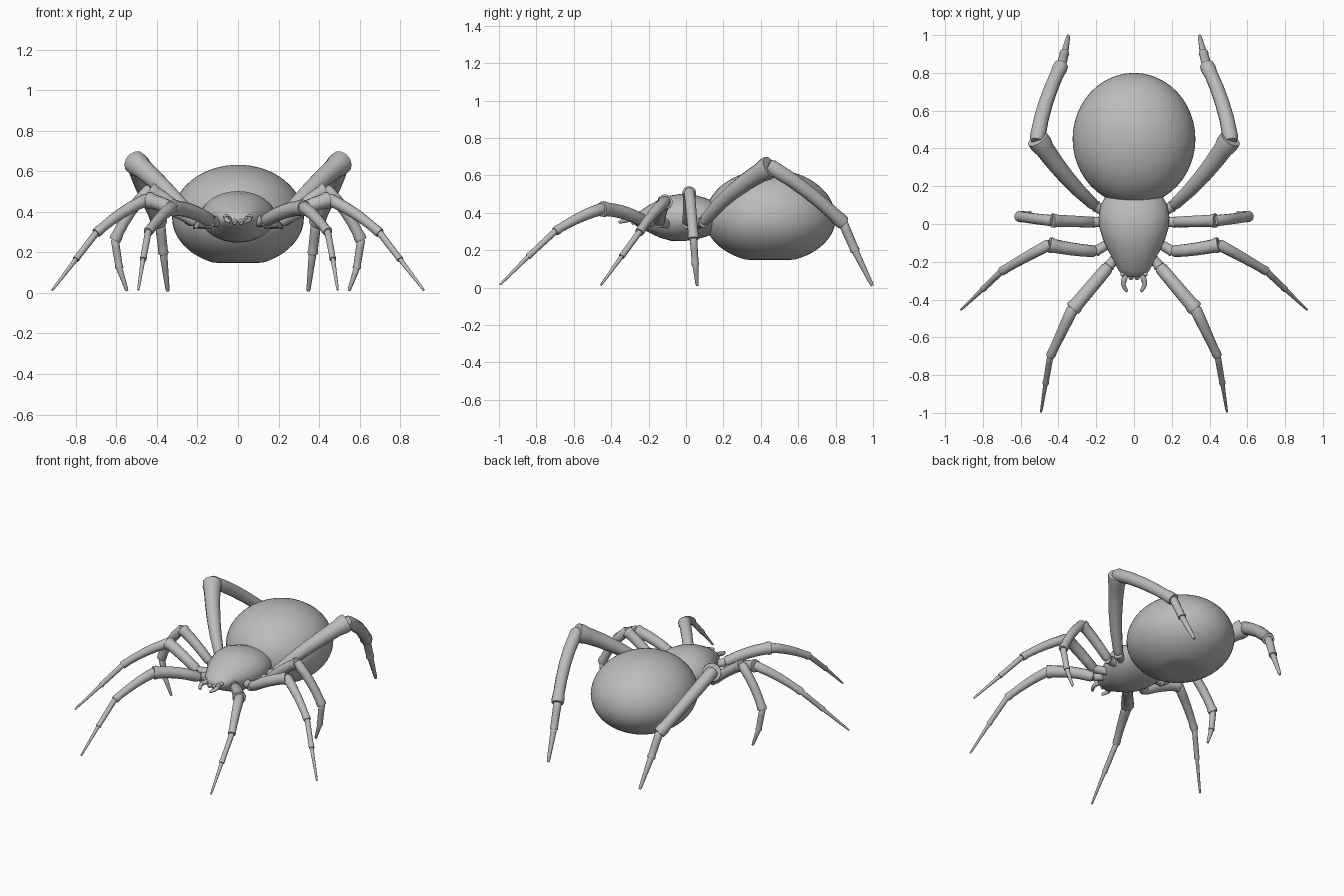
import bpy, bmesh, math
from mathutils import Vector

if "Cube" in bpy.data.objects:
    bpy.data.objects.remove(bpy.data.objects["Cube"])

grey = bpy.data.materials.new("plain grey")
grey.diffuse_color = (0.5, 0.5, 0.5, 1)
grey.use_nodes = True
grey.node_tree.nodes["Principled BSDF"].inputs["Base Color"].default_value = grey.diffuse_color


def finish(bm, name, angle=40):
    bmesh.ops.recalc_face_normals(bm, faces=bm.faces)
    me = bpy.data.meshes.new(name)
    bm.to_mesh(me)
    bm.free()
    ob = bpy.data.objects.new(name, me)
    bpy.context.collection.objects.link(ob)
    me.materials.append(grey)
    bpy.context.view_layer.objects.active = ob
    ob.select_set(True)
    bpy.ops.object.shade_smooth_by_angle(angle=math.radians(angle))
    ob.select_set(False)
    return ob


def loft(bm, rings):
    loops = [[bm.verts.new(p) for p in ring] for ring in rings]
    n = len(loops[0])
    for a, b in zip(loops, loops[1:]):
        for i in range(n):
            j = (i + 1) % n
            bm.faces.new((a[i], a[j], b[j], b[i]))
    bm.faces.new(loops[0])
    bm.faces.new(loops[-1][::-1])


FLARED = [(0, .78), (.05, 1), (.3, 1), (.5, 1), (.7, 1), (.88, 1), (.95, 1.13), (1, 1.08)]
PLAIN = [(0, .8), (.08, 1), (.35, 1), (.65, 1), (.92, 1), (1, .8)]


def segment(bm, a, b, r0, r1, bow=(0, 0, 0), profile=FLARED, sides=12):
    # one limb joint: a bowed tube with a profile along its length
    a, b = Vector(a), Vector(b)
    c = (a + b) / 2 + Vector(bow) * 2
    rings = []
    for t, f in profile:
        p = a * (1 - t) ** 2 + c * 2 * t * (1 - t) + b * t * t
        d = ((c - a) * (1 - t) + (b - c) * t).normalized()
        u = d.cross(Vector((0.31, 0.17, 0.93))).normalized()
        v = d.cross(u)
        r = (r0 + (r1 - r0) * t) * f
        rings.append([p + (u * math.cos(k) + v * math.sin(k)) * r
                      for k in (math.tau * i / sides for i in range(sides))])
    loft(bm, rings)


# abdomen: egg with a flattened underside
bm = bmesh.new()
bmesh.ops.create_uvsphere(bm, u_segments=48, v_segments=32, radius=1)
for v in bm.verts:
    x, y, z = v.co
    v.co = (x * .325, .45 + y * .35, max(.148, .37 + z * (.262 if z > 0 else .238)))
finish(bm, "abdomen", 60)

# head and thorax: rings along y (y, half width, bottom, top)
outline = [(.24, .10, .32, .42), (.19, .125, .30, .445), (.15, .15, .29, .46), (.10, .176, .27, .48),
           (.04, .187, .255, .497), (-.02, .183, .248, .502), (-.08, .165, .25, .493),
           (-.14, .138, .267, .472), (-.20, .105, .295, .44), (-.245, .082, .318, .41),
           (-.27, .062, .333, .39), (-.28, .035, .345, .375)]
rings = []
for y, w, lo, hi in outline:
    rings.append([Vector((w * math.cos(k), y, (lo + hi) / 2 + (hi - lo) / 2 * math.sin(k)))
                  for k in (math.tau * i / 32 for i in range(32))])
bm = bmesh.new()
loft(bm, rings)
finish(bm, "head_and_thorax", 60)

# legs: hip, femur start, knee, ankle, toe joint, tip; radii; bows of femur and tibia
legs = {
    "front_leg": ([(.08, -.16, .35), (.135, -.225, .355), (.325, -.45, .42), (.443, -.70, .30),
                   (.468, -.845, .165), (.492, -.995, .015)],
                  (.034, .038, .033, .022, .017, .012, .006), (0, 0, .015), (0, 0, .012)),
    "second_leg": ([(.11, -.09, .34), (.205, -.145, .35), (.45, -.11, .46), (.70, -.25, .295),
                    (.80, -.345, .165), (.917, -.455, .013)],
                   (.032, .037, .032, .022, .017, .012, .006), (0, -.005, .012), (.005, 0, .012)),
    "third_leg": ([(.13, .01, .34), (.22, .01, .345), (.435, .018, .51), (.607, .04, .26),
                   (.585, .05, .12), (.547, .06, .01)],
                  (.029, .034, .030, .027, .02, .016, .008), (0, 0, .01), (.012, 0, .012)),
    "rear_leg": ([(.13, .05, .34), (.205, .095, .35), (.51, .45, .645), (.385, .84, .345),
                  (.368, .905, .195), (.347, .996, .01)],
                 (.030, .055, .042, .035, .026, .020, .010), (.0, -.025, .012), (.018, 0, .022)),
}
for name, (p, r, bow_f, bow_t) in legs.items():
    for side, s in (("right", 1), ("left", -1)):
        q = [Vector(c) for c in p]
        bm = bmesh.new()
        segment(bm, q[0], q[1], .026, .028)                                   # hip
        segment(bm, q[1], q[2], r[0], r[1], bow_f)                            # femur
        segment(bm, q[2] + (q[2] - q[3]) * .03, q[3], r[2], r[3], bow_t)      # tibia
        segment(bm, q[3] + (q[3] - q[4]) * .04, q[4], r[4], r[4] * .9)        # foot
        segment(bm, q[4] + (q[4] - q[5]) * .04, q[5], r[5], r[6], profile=PLAIN)  # toe
        for v in bm.verts:
            v.co.x *= s
            v.co.z = max(v.co.z, 0)
        finish(bm, side + "_" + name, 45)

# face: hooked feelers, small jaws and eyes
for side, s in (("right", 1), ("left", -1)):
    bm = bmesh.new()
    segment(bm, (s * .04, -.25, .365), (s * .056, -.31, .365), .015, .015, profile=PLAIN)
    segment(bm, (s * .056, -.30, .365), (s * .036, -.357, .35), .014, .009,
            (s * .008, 0, 0), PLAIN)
    finish(bm, side + "_feeler")
    bm = bmesh.new()
    segment(bm, (s * .016, -.26, .36), (s * .016, -.292, .345), .015, .012, profile=PLAIN)
    finish(bm, side + "_jaw")
    bm = bmesh.new()
    bmesh.ops.create_uvsphere(bm, u_segments=12, v_segments=8, radius=.013)
    bmesh.ops.translate(bm, verts=bm.verts, vec=(s * .06, -.265, .375))
    finish(bm, side + "_eye")
